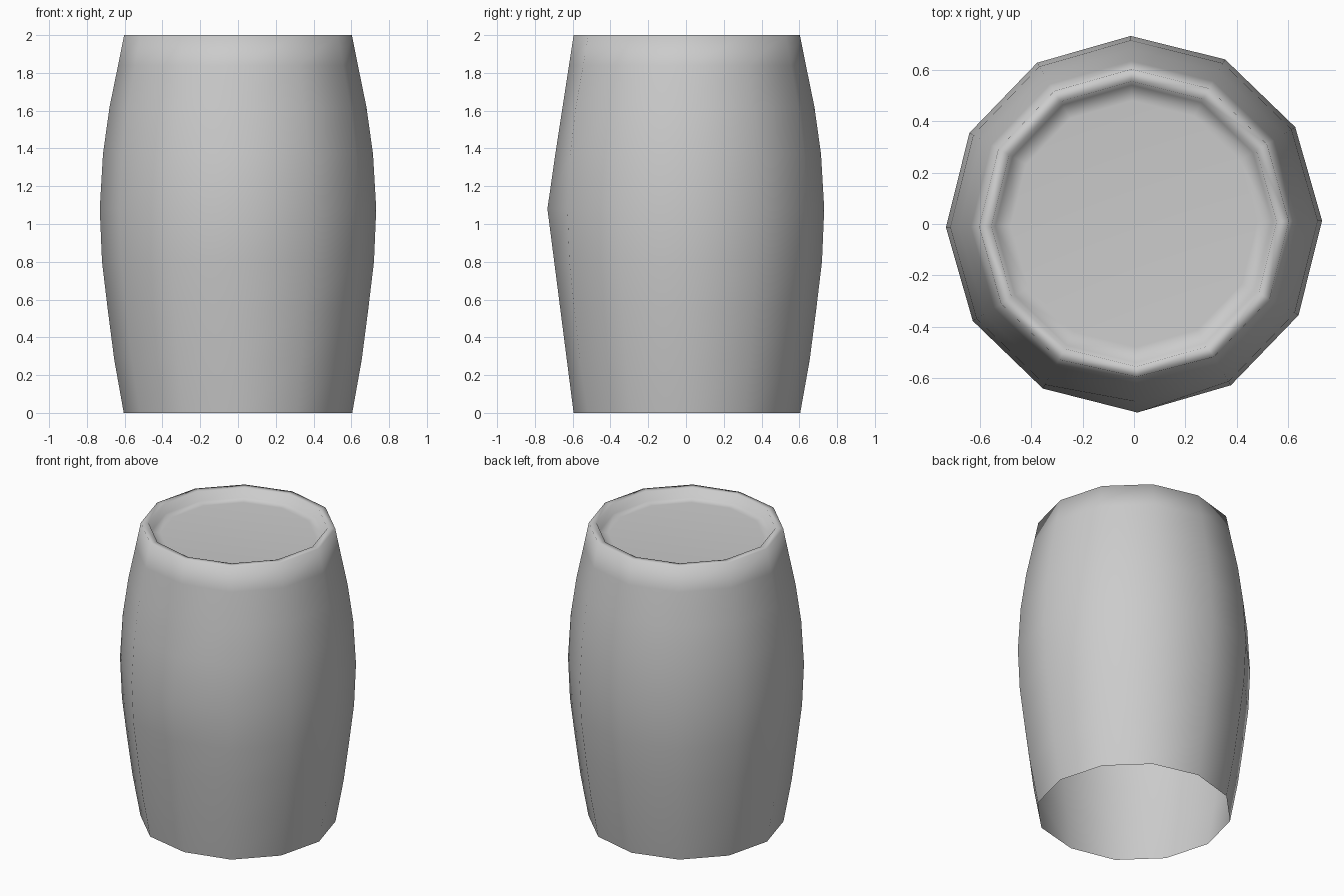
import bpy, bmesh, math

if "Cube" in bpy.data.objects:
    bpy.data.objects.remove(bpy.data.objects["Cube"])

SIDES = 12
# (radius, height) from the open bottom edge up, over the rim and into the sunken lid
profile = [(0.605, 0.0), (0.655, 0.28), (0.69, 0.55), (0.72, 0.80), (0.732, 1.08),
           (0.715, 1.37), (0.68, 1.62), (0.635, 1.84), (0.603, 2.0),
           (0.555, 2.0), (0.54, 1.94), (0.48, 1.935)]
FRONT = 9  # index of the stave corner facing -y, which is kinked at mid height

bm = bmesh.new()
rings = []
for r, z in profile:
    ring = []
    for i in range(SIDES):
        a = math.radians(1.0) + i * math.tau / SIDES
        rad = r
        if i == FRONT and len(rings) <= 8:
            rad = 0.735 - 0.14 * (abs(z - 1.09) / (1.09 if z < 1.09 else 0.91))
        ring.append(bm.verts.new((rad * math.cos(a), rad * math.sin(a), z)))
    rings.append(ring)

# Staves and rim
for low, high in zip(rings, rings[1:]):
    for i in range(SIDES):
        j = (i + 1) % SIDES
        bm.faces.new((low[i], low[j], high[j], high[i]))

# Lid
bm.faces.new(rings[-1])

mesh = bpy.data.meshes.new("barrel")
bm.to_mesh(mesh)
bm.free()
for p in mesh.polygons:
    p.use_smooth = True
barrel = bpy.data.objects.new("barrel", mesh)
bpy.context.collection.objects.link(barrel)
